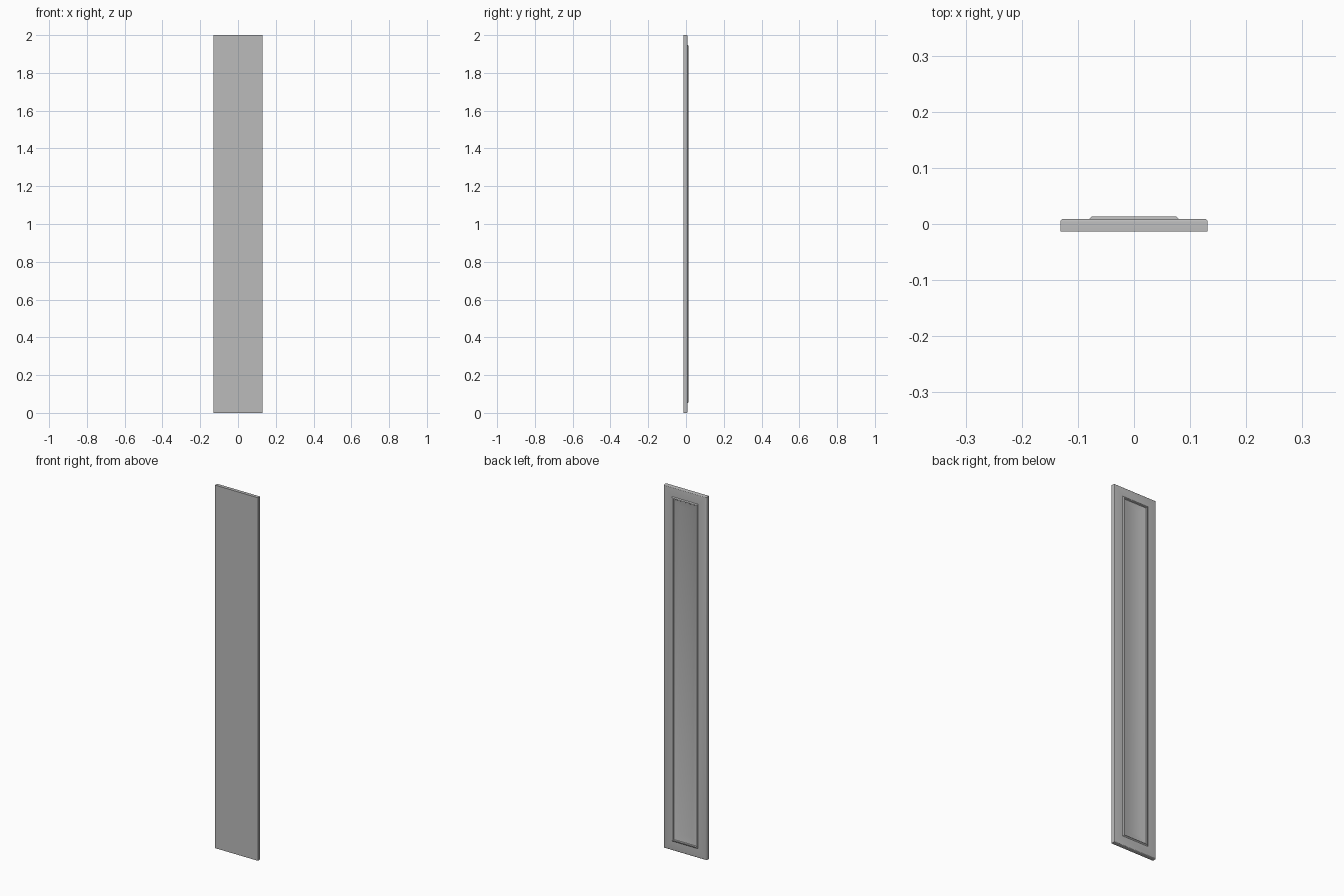
import bpy, bmesh, math

cube = bpy.data.objects.get("Cube")
if cube:
    bpy.data.objects.remove(cube, do_unlink=True)

HALF_W, HEIGHT = 0.131, 2.0
FRONT, BACK, ROUND = -0.0135, 0.009, 0.005

# One painted finish for the whole door
paint = bpy.data.materials.new("grey paint")
paint.use_nodes = True
grey = (0.5, 0.5, 0.5, 1)
paint.diffuse_color = grey
paint.node_tree.nodes["Principled BSDF"].inputs["Base Color"].default_value = grey

# Door profile as (distance in from the edge, depth)
profile = [(0, FRONT)]
for i in range(5):
    a = math.radians(90 * i / 4)
    profile.append((ROUND * (1 - math.cos(a)), BACK - ROUND * (1 - math.sin(a))))
# Raised moulding, then a sloped border down to the sunken panel
profile += [(0.051, BACK), (0.056, 0.0135), (0.060, 0.0135),
            (0.063, BACK), (0.096, 0.0)]


def ring(bm, inset, y):
    x, low, high = HALF_W - inset, inset, HEIGHT - inset
    return [bm.verts.new(p) for p in ((-x, y, low), (x, y, low), (x, y, high), (-x, y, high))]


# Sweep the profile around the rectangle and close both faces
bm = bmesh.new()
rings = [ring(bm, *p) for p in profile]
for a, b in zip(rings, rings[1:]):
    for i in range(4):
        j = (i + 1) % 4
        bm.faces.new((a[i], a[j], b[j], b[i]))
bm.faces.new(rings[0])
bm.faces.new(rings[-1])
bmesh.ops.recalc_face_normals(bm, faces=bm.faces)

mesh = bpy.data.meshes.new("door_panel")
bm.to_mesh(mesh)
bm.free()
mesh.materials.append(paint)
door = bpy.data.objects.new("door_panel", mesh)
bpy.context.collection.objects.link(door)

# Smooth the rounded edge, keep the moulding crisp
bpy.ops.object.select_all(action="DESELECT")
door.select_set(True)
bpy.context.view_layer.objects.active = door
bpy.ops.object.shade_smooth_by_angle(angle=math.radians(30))
